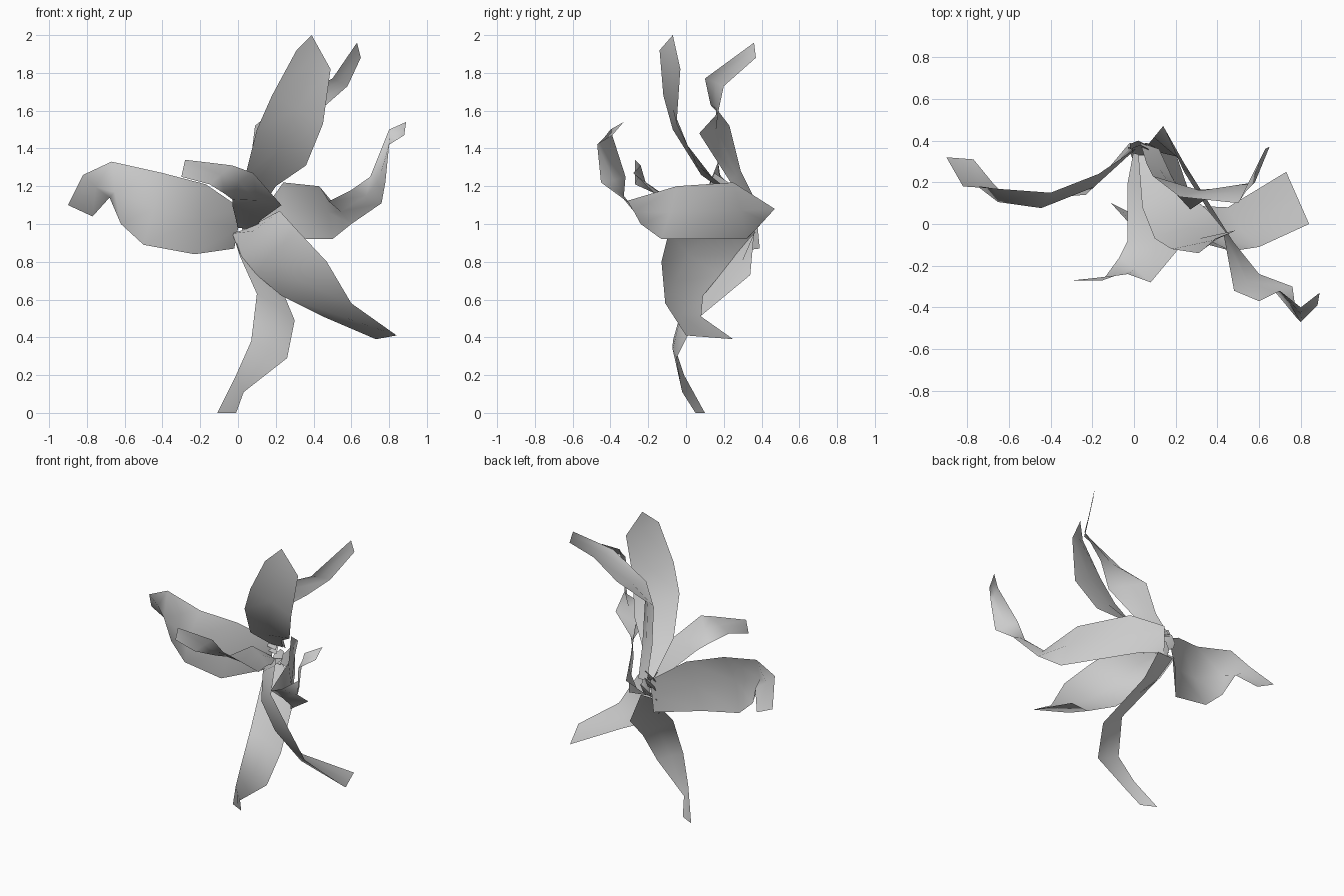
import bpy
import bmesh
from mathutils import Vector

mat = bpy.data.materials.new("pale_grey")
mat.diffuse_color = (0.6, 0.6, 0.6, 1)


def petal(name, edge_a, edge_b, cups):
    """Loft a thin petal between two edge paths; cups gives the midrib depth per row as a share of width."""
    bm = bmesh.new()
    rows = []
    n = len(edge_a)
    if not isinstance(cups, list):
        cups = [0] + [cups] * (n - 2) + [0]
    for i in range(n):
        a, b = Vector(edge_a[i]), Vector(edge_b[i])
        lo, hi = max(i - 1, 0), min(i + 1, n - 1)
        along = (Vector(edge_a[hi]) + Vector(edge_b[hi])
                 - Vector(edge_a[lo]) - Vector(edge_b[lo]))
        normal = along.cross(b - a).normalized()
        mid = (a + b) / 2 + normal * cups[i] * (b - a).length
        rows.append([bm.verts.new(p) for p in (a, mid, b)])
    for r, s in zip(rows, rows[1:]):
        for k in range(2):
            bm.faces.new((r[k], r[k + 1], s[k + 1], s[k]))
    bmesh.ops.remove_doubles(bm, verts=bm.verts, dist=0.0005)
    mesh = bpy.data.meshes.new(name)
    bm.to_mesh(mesh)
    bm.free()
    mesh.materials.append(mat)
    mesh.polygons.foreach_set("use_smooth", [True] * len(mesh.polygons))
    obj = bpy.data.objects.new(name, mesh)
    bpy.context.collection.objects.link(obj)
    return obj


# Broad petal reaching left, with a hooked tip
petal("left_petal",
      [(.02, .37, 1.08), (-.17, .24, 1.21), (-.4, .15, 1.27), (-.67, .17, 1.33),
       (-.82, .18, 1.26), (-.9, .32, 1.1)],
      [(-.02, .39, .87), (-.23, .14, .84), (-.5, .12, .89), (-.62, .14, 1.0),
       (-.68, .2, 1.14), (-.77, .31, 1.04)], [0, .04, .15, .15, .05, 0])

# Short petal facing forwards, its tip turned left
petal("front_petal",
      [(0, .36, .98), (-.03, .2, 1.1), (-.03, -.08, 1.13), (-.07, -.16, 1.16),
       (-.15, -.27, 1.21), (-.3, -.27, 1.25)],
      [(.09, .33, .97), (.12, .15, 1.02), (.23, -.1, 1.1), (.08, -.28, 1.27),
       (-.03, -.24, 1.31), (-.28, -.27, 1.34)], 0.04)

# Petal sweeping right and forwards, then curling up
petal("right_petal",
      [(.14, .47, 1.08), (.24, .25, 1.22), (.43, -.05, 1.2), (.48, -.32, 1.12),
       (.6, -.37, 1.18), (.7, -.32, 1.25), (.8, -.4, 1.5), (.89, -.33, 1.54)],
      [(.05, .36, .96), (.22, .32, .92), (.5, -.13, .92), (.6, -.24, 1.0),
       (.76, -.3, 1.11), (.78, -.45, 1.22), (.8, -.47, 1.42), (.88, -.39, 1.47)], 0.04)

# Broad petal hanging down to the right
petal("lower_right_petal",
      [(-.03, .37, .95), (.01, .27, .83), (.1, .18, .73), (.23, .09, .62),
       (.45, .08, .51), (.73, .25, .39)],
      [(.12, .33, 1.0), (.22, .1, 1.07), (.32, -.09, .96), (.47, -.13, .8),
       (.6, -.11, .58), (.84, 0, .41)], 0.12)

# Long petal reaching the ground
petal("bottom_petal",
      [(-.02, .36, .95), (.01, .25, .83), (.1, .0, .63), (.07, -.07, .38),
       (-.01, -.01, .2), (-.11, .1, 0)],
      [(.1, .36, .95), (.2, .34, .73), (.3, .05, .49), (.26, -.05, .29),
       (.03, -.02, .11), (-.01, .05, 0)], 0.05)

# Tall upright petal
petal("top_petal",
      [(.02, .33, 1.08), (.04, .08, 1.26), (.1, -.07, 1.5), (.18, -.12, 1.68),
       (.31, -.14, 1.92), (.39, -.07, 2)],
      [(.12, .33, 1.08), (.2, .2, 1.2), (.36, .06, 1.31), (.45, -.05, 1.53),
       (.49, -.03, 1.82), (.39, -.07, 2)], 0.05)

# Twisted petal behind the tall one
petal("back_petal",
      [(.03, .39, 1.08), (.06, .29, 1.28), (.09, .23, 1.52), (.22, .13, 1.63),
       (.5, .1, 1.77), (.63, .36, 1.96)],
      [(.12, .36, 1.06), (.18, .23, 1.23), (.27, .07, 1.48), (.42, .17, 1.59),
       (.58, .2, 1.73), (.65, .37, 1.88)], 0.05)

# Crumpled scraps at the heart where the petals meet
for i, (x, y, z) in enumerate([(.02, .36, 1.05), (.06, .35, .99), (.03, .34, 1.09)]):
    s = 0.04
    petal(f"heart_scrap_{i + 1}",
          [(x - s, y, z - s), (x - s, y + s * .6, z), (x, y + s, z + s)],
          [(x + s, y - s * .5, z - s), (x + s, y, z), (x + s, y + s * .5, z + s)], 0.1)
